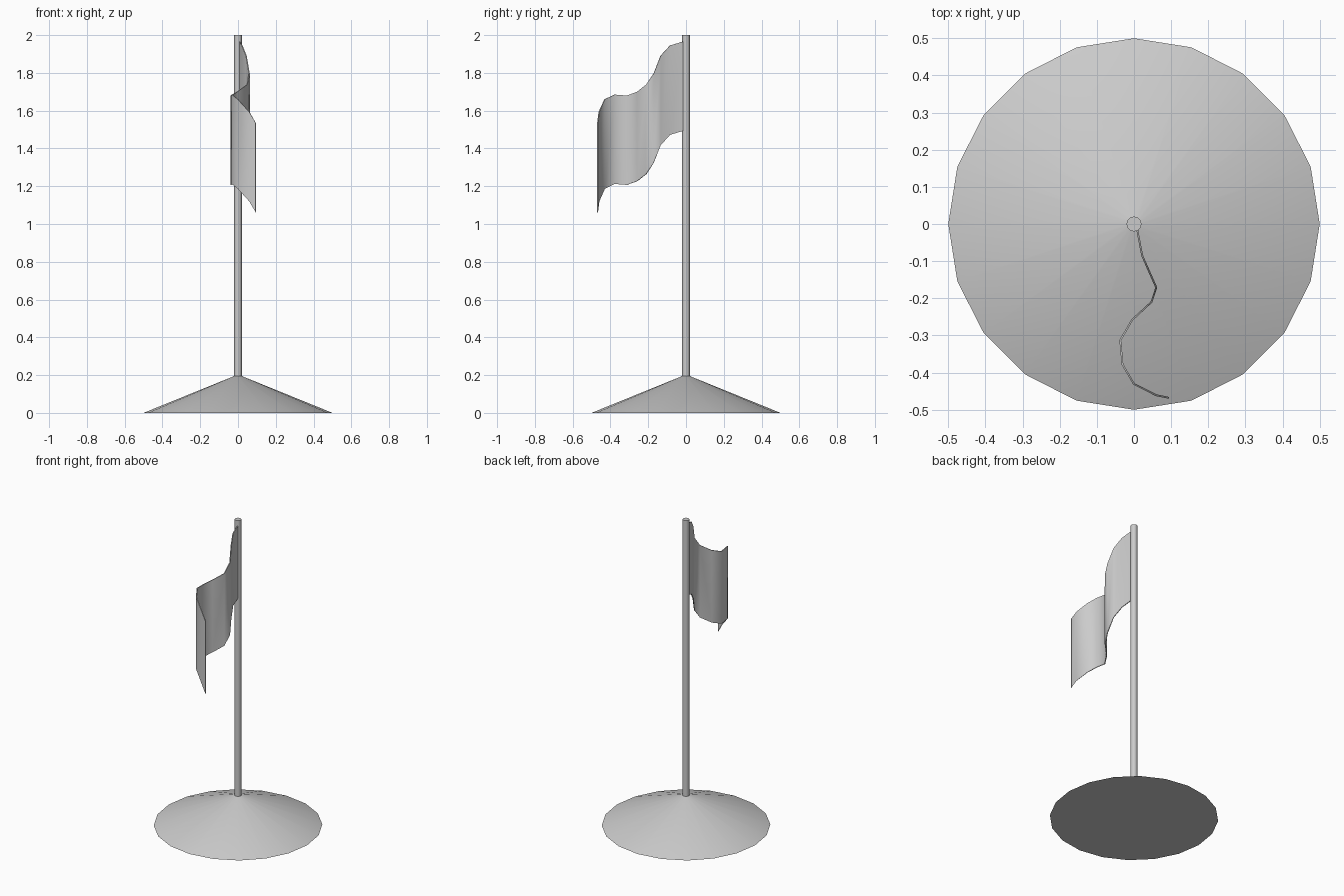
import bpy, bmesh
from math import radians

if "Cube" in bpy.data.objects:
    bpy.data.objects.remove(bpy.data.objects["Cube"])


def smooth(obj, angle):
    bpy.ops.object.select_all(action='DESELECT')
    obj.select_set(True)
    bpy.context.view_layer.objects.active = obj
    bpy.ops.object.shade_smooth_by_angle(angle=radians(angle))


def tapered(name, r1, r2, z1, z2, sides=20):
    bpy.ops.mesh.primitive_cone_add(vertices=sides, radius1=r1, radius2=r2,
                                    depth=z2 - z1, location=(0, 0, (z1 + z2) / 2))
    obj = bpy.context.object
    obj.name = name
    smooth(obj, 35)


# Conical foot and pole
tapered("base", 0.5, 0.02, 0.0, 0.195)
tapered("pole", 0.02, 0.02, 0.19, 2.0)

# Waving flag: top edge path (x, y, z), dropped straight down
top_edge = [(0.008, -0.012, 1.967), (0.022, -0.085, 1.945), (0.044, -0.135, 1.89),
            (0.060, -0.171, 1.797), (0.047, -0.21, 1.738), (-0.005, -0.258, 1.70),
            (-0.037, -0.313, 1.68), (-0.031, -0.378, 1.685), (0.0, -0.431, 1.66),
            (0.06, -0.461, 1.593), (0.094, -0.468, 1.535)]
drop = 0.473
bm = bmesh.new()
columns = [(bm.verts.new((x, y, z)), bm.verts.new((x, y, z - drop)))
           for x, y, z in top_edge]
for (a, b), (c, d) in zip(columns, columns[1:]):
    bm.faces.new((a, b, d, c))
mesh = bpy.data.meshes.new("flag")
bm.to_mesh(mesh)
bm.free()
flag = bpy.data.objects.new("flag", mesh)
bpy.context.collection.objects.link(flag)

# Cloth thickness
mod = flag.modifiers.new("thickness", 'SOLIDIFY')
mod.thickness = 0.005
mod.offset = 0
bpy.context.view_layer.objects.active = flag
bpy.ops.object.modifier_apply(modifier=mod.name)
smooth(flag, 60)
